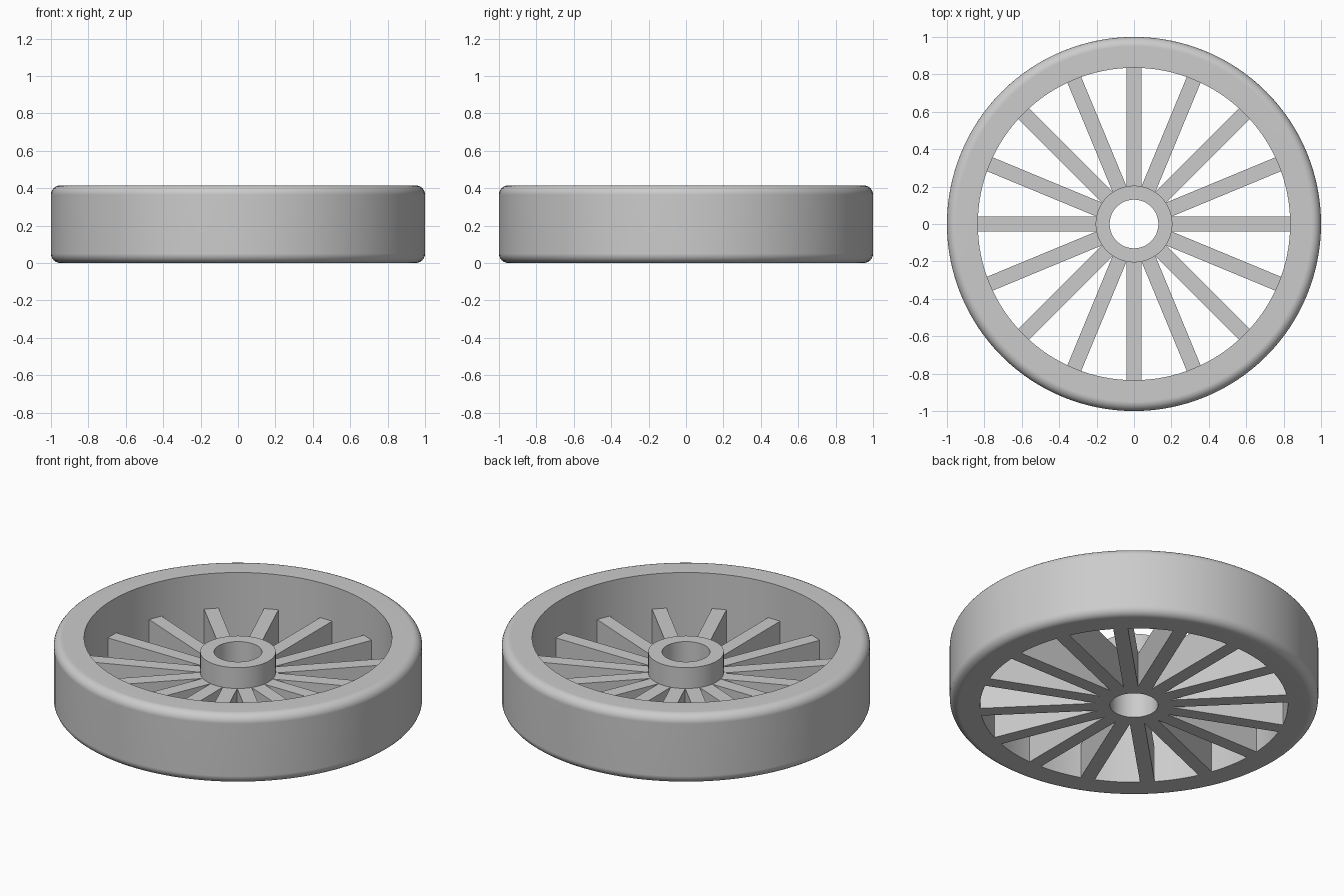
import bpy, bmesh
from math import pi, sin, cos, radians
from mathutils import Matrix, Vector

if "Cube" in bpy.data.objects:
    bpy.data.objects.remove(bpy.data.objects["Cube"])

HEIGHT = 0.415
OUTER, INNER, FILLET = 1.0, 0.835, 0.05
HUB_R, HOLE_R, HUB_TOP = 0.205, 0.13, 0.33
SPOKES, SPOKE_W, SPOKE_TOP = 16, 0.08, 0.205

# Single grey material
grey = bpy.data.materials.new("light_grey")
grey.use_nodes = True
colour = (0.6, 0.6, 0.6, 1)
grey.diffuse_color = colour
grey.node_tree.nodes["Principled BSDF"].inputs["Base Color"].default_value = colour


def add_object(name, bm):
    bmesh.ops.recalc_face_normals(bm, faces=bm.faces[:])
    mesh = bpy.data.meshes.new(name)
    bm.to_mesh(mesh)
    bm.free()
    mesh.materials.append(grey)
    obj = bpy.data.objects.new(name, mesh)
    bpy.context.collection.objects.link(obj)
    return obj


def lathe(name, profile, segments=128):
    """Revolve a closed (radius, z) profile around the z axis."""
    bm = bmesh.new()
    rings = []
    for i in range(segments):
        a = 2 * pi * i / segments
        rings.append([bm.verts.new((r * cos(a), r * sin(a), z)) for r, z in profile])
    n = len(profile)
    for i in range(segments):
        here, there = rings[i], rings[(i + 1) % segments]
        for j in range(n):
            k = (j + 1) % n
            bm.faces.new((here[j], there[j], there[k], here[k]))
    obj = add_object(name, bm)
    bpy.ops.object.select_all(action="DESELECT")
    obj.select_set(True)
    bpy.context.view_layer.objects.active = obj
    bpy.ops.object.shade_smooth_by_angle(angle=radians(30))
    weighted = obj.modifiers.new("weighted_normals", "WEIGHTED_NORMAL")
    weighted.keep_sharp = True
    return obj


def fillet(z, start, steps=6):
    """Quarter-round points for an outer edge of the rim."""
    angles = [start + pi / 2 * i / steps for i in range(steps + 1)]
    return [(OUTER - FILLET + FILLET * cos(a), z + FILLET * sin(a)) for a in angles]


# Rim with rounded outer edges and a sharp inner wall
lathe("rim", [(INNER, 0)] + fillet(FILLET, -pi / 2)
      + fillet(HEIGHT - FILLET, 0) + [(INNER, HEIGHT)])

# Hub with through hole
lathe("hub", [(HOLE_R, 0), (HUB_R, 0), (HUB_R, HUB_TOP), (HOLE_R, HUB_TOP)])

# Spokes, flush with the underside
start, end = HUB_R - 0.01, INNER + 0.003
for i in range(SPOKES):
    bm = bmesh.new()
    place = (Matrix.Rotation(2 * pi * i / SPOKES, 4, "Z")
             @ Matrix.Translation(Vector(((start + end) / 2, 0, SPOKE_TOP / 2)))
             @ Matrix.Diagonal((end - start, SPOKE_W, SPOKE_TOP, 1)))
    bmesh.ops.create_cube(bm, size=1, matrix=place)
    add_object(f"spoke_{i + 1:02d}", bm)
